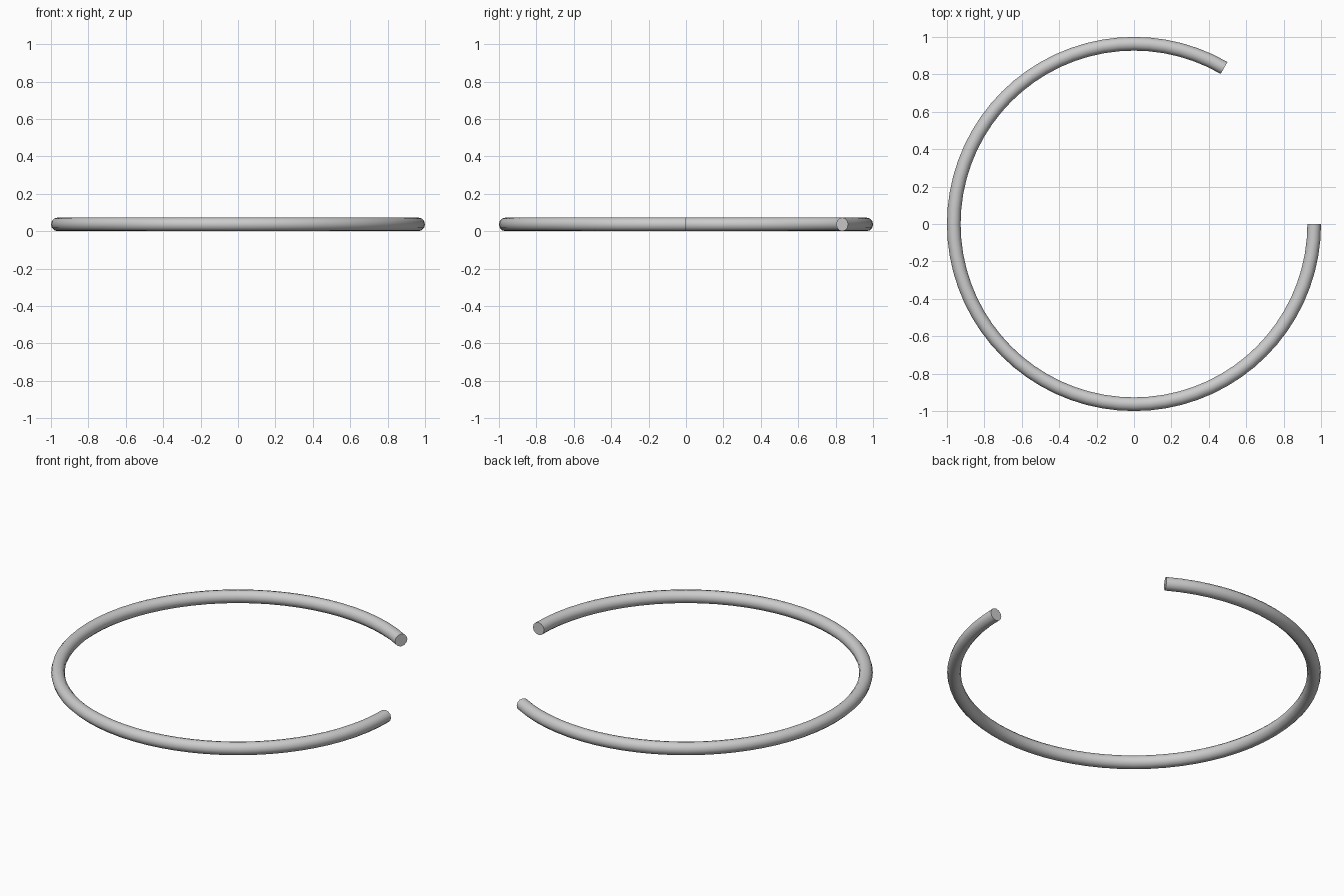
import bpy, bmesh
from math import radians
from mathutils import Matrix

if "Cube" in bpy.data.objects:
    bpy.data.objects.remove(bpy.data.objects["Cube"])

TUBE = 0.0365      # tube radius
RING = 1 - TUBE    # centre-line radius

# Round cross-section at the end lying on the +x axis
bm = bmesh.new()
place = Matrix.Translation((RING, 0, TUBE)) @ Matrix.Rotation(radians(90), 4, 'X')
bmesh.ops.create_circle(bm, segments=12, radius=TUBE, matrix=place)

# Sweep it 300 degrees clockwise, leaving a 60 degree gap
bmesh.ops.spin(bm, geom=bm.edges[:], cent=(0, 0, 0), axis=(0, 0, 1),
               angle=radians(-300), steps=60, use_duplicate=False)

# Flat end caps
open_edges = [e for e in bm.edges if e.is_boundary]
bmesh.ops.holes_fill(bm, edges=open_edges, sides=0)
bmesh.ops.recalc_face_normals(bm, faces=bm.faces[:])
# make sure the shell faces outward
if bm.calc_volume(signed=True) < 0:
    bmesh.ops.reverse_faces(bm, faces=bm.faces[:])

mesh = bpy.data.meshes.new("open_ring")
bm.to_mesh(mesh)
bm.free()
ring = bpy.data.objects.new("open_ring", mesh)
bpy.context.collection.objects.link(ring)

# Smooth tube, sharp cap edges
bpy.context.view_layer.objects.active = ring
ring.select_set(True)
bpy.ops.object.shade_smooth_by_angle(angle=radians(40))
